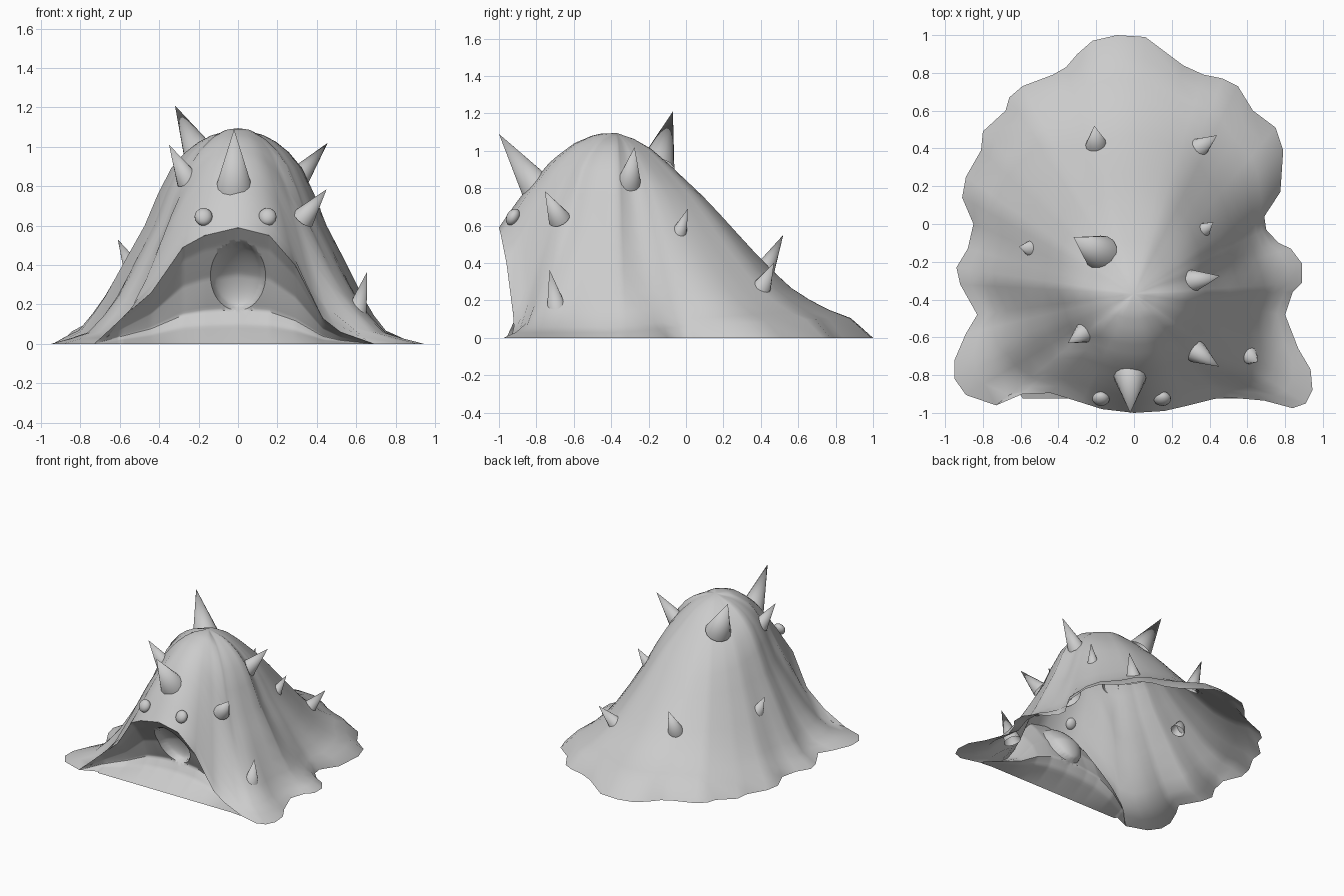
import bpy, bmesh, math
from mathutils import Vector

if "Cube" in bpy.data.objects:
    bpy.data.objects.remove(bpy.data.objects["Cube"])

# mouth arch (x, y, z), left to right
ARCH = [(-.73, -.96, 0), (-.59, -.9, .13), (-.44, -.895, .26), (-.28, -.945, .49), (-.17, -.98, .55),
        (0, -1, .59), (.16, -.99, .55), (.29, -.96, .4), (.43, -.925, .13), (.52, -.92, .06), (.69, -.935, 0)]
# wavy hem on the ground, from right front corner round the back to the left
HEM_RIGHT = [(.84, -.975), (.91, -.95), (.945, -.88), (.935, -.77), (.87, -.66), (.8, -.48), (.84, -.36),
             (.89, -.31), (.89, -.21), (.83, -.13), (.765, -.1), (.7, -.03), (.69, .04), (.775, .17),
             (.79, .39), (.75, .51), (.63, .6), (.55, .73), (.47, .77), (.37, .79), (.26, .84), (.06, .99)]
HEM_LEFT = [(-.09, 1), (-.22, .97), (-.3, .9), (-.36, .83), (-.43, .79), (-.59, .73), (-.66, .67),
            (-.68, .6), (-.8, .49), (-.81, .39), (-.89, .25), (-.91, .14), (-.85, 0), (-.88, -.13),
            (-.94, -.23), (-.92, -.32), (-.83, -.48), (-.89, -.58), (-.95, -.72), (-.95, -.82), (-.89, -.905)]
# normalised slope profiles (distance, height)
BACK = [(0, 1), (.11, .955), (.2, .867), (.38, .667), (.61, .365), (.71, .247), (.82, .155), (.94, .09), (1, 0)]
SIDE = [(0, 1), (.18, .96), (.33, .86), (.41, .74), (.48, .58), (.62, .365), (.74, .18), (.86, .05), (1, 0)]
FRONT = [(0, 1), (.175, .99), (.365, .89), (.555, .71), (.81, .34), (1, 0)]
MOUTH = [(0, 0), (.13, .07), (.4, .18), (.7, .24), (.83, .18), (1, 0)]
APEX = Vector((0, -.37, 1.095))


def interp(pts, t):
    for (a, va), (b, vb) in zip(pts, pts[1:]):
        if t <= b:
            return va + (vb - va) * (t - a) / (b - a)
    return pts[-1][1]


def make(name, verts, faces, angle=50):
    me = bpy.data.meshes.new(name)
    me.from_pydata(verts, [], faces)
    bm = bmesh.new()
    bm.from_mesh(me)
    bmesh.ops.recalc_face_normals(bm, faces=bm.faces)
    bm.to_mesh(me)
    bm.free()
    ob = bpy.data.objects.new(name, me)
    bpy.context.collection.objects.link(ob)
    bpy.ops.object.select_all(action='DESELECT')
    ob.select_set(True)
    bpy.context.view_layer.objects.active = ob
    bpy.ops.object.shade_smooth_by_angle(angle=math.radians(angle))
    return ob


# body shell: rays from the apex to the rim
rim = [Vector(p) for p in ARCH] + [Vector((x, y, 0)) for x, y in HEM_RIGHT + HEM_LEFT]
n = len(rim)
flat = [Vector((p.x, p.y - APEX.y)) for p in rim]
ROWS = [i / 14 for i in range(1, 15)]
verts, faces = [tuple(APEX)], []
for i, p in enumerate(rim):
    r = flat[i].length
    d = flat[i] / r
    body = r
    if p.z == 0:
        near = [flat[(i + k) % n].length for k in range(-4, 5)]
        body = sum(near) / len(near)
        if d.y < 0:
            body = min(body, .87)
    ang = math.degrees(math.acos(max(-1, min(1, -d.y))))
    k = max(0, min(1, (58 - ang) / 23))
    wf = max(math.sqrt(p.z / .59), k * k * (3 - 2 * k))
    wb = max(0, d.y) ** 1.1
    for s in ROWS:
        h = interp(SIDE, s) * (1 - wb) + interp(BACK, s) * wb
        h += wf * (interp(FRONT, s) - h) * (1 - s ** 4 * (1 - p.z / .59))
        rad = s * (body + (r - body) * s ** 4)
        verts.append((d.x * rad, APEX.y + d.y * rad, p.z + (APEX.z - p.z) * h))
m = len(ROWS)
for i in range(n):
    a, b = 1 + i * m, 1 + (i + 1) % n * m
    faces.append((0, a, b))
    faces += [(a + j, a + j + 1, b + j + 1, b + j) for j in range(m - 1)]
make("body", verts, faces, 60)

# recessed mouth wall with a sloping floor and an oval throat hollow
COLS, DOWN = 110, 44
ay = [(p[0], p[1]) for p in ARCH]
az = [(p[0], p[2]) for p in ARCH]
verts, faces = [], []
for i in range(COLS + 1):
    x0 = -.73 + 1.42 * i / COLS
    for j in range(DOWN + 1):
        x, z = x0, interp(az, x0) * (1 - j / DOWN)
        q = math.hypot(x / .14, (z - .345) / .175)
        if abs(q - 1) < .07:  # snap to the throat rim
            x, z = x / q, .345 + (z - .345) / q
            q = 1
        f = 1 - z / max(interp(az, x), .001)
        edge = interp(ay, x)
        y = edge + interp(MOUTH, f) * max(0, 1 - (x / .71) ** 2) + (-.925 - edge) * f ** 3 * (abs(x) < .6)
        if q < 1:
            y += .1 * math.sqrt(1 - q * q)
        verts.append((x, y, z))
for i in range(COLS):
    for j in range(DOWN):
        a = i * (DOWN + 1) + j
        faces.append((a, a + 1, a + DOWN + 2, a + DOWN + 1))
make("mouth_wall", verts, faces, 50)

# spikes: base centre, tip, radius
SPIKES = [((-.02, -.81, .82), (-.02, -1, 1.09), .085), ((-.2, -.14, .97), (-.32, -.07, 1.21), .08),
          ((-.27, -.58, .86), (-.35, -.63, 1.01), .05), ((-.54, -.13, .39), (-.61, -.12, .53), .045),
          ((.32, -.3, .86), (.455, -.275, 1.02), .055), ((.35, -.69, .66), (.45, -.755, .785), .05),
          ((.6, -.69, .15), (.655, -.73, .365), .055), ((.37, -.03, .58), (.42, .01, .69), .036),
          ((-.2, .43, .38), (-.21, .52, .55), .05), ((.34, .4, .26), (.44, .47, .4), .055)]
for k, (base, tip, r) in enumerate(SPIKES):
    base, tip = Vector(base), Vector(tip)
    axis = tip - base
    base -= axis * .2
    u = axis.orthogonal().normalized()
    v = axis.normalized().cross(u)
    ring = [base + (u * math.cos(t) + v * math.sin(t)) * r * 1.2
            for t in (math.tau * i / 14 for i in range(14))]
    make(f"spike_{k + 1}", ring + [tip], [(i, (i + 1) % 14, 14) for i in range(14)])

# eyes, slightly flattened against the face
for side, x in (("left", -.175), ("right", .15)):
    bpy.ops.mesh.primitive_uv_sphere_add(segments=14, ring_count=10, radius=.046, location=(x, -.925, .645),
                                         rotation=(math.radians(-30), 0, 0), scale=(1, .75, 1.05))
    bpy.context.object.name = f"eye_{side}"
    bpy.ops.object.shade_smooth_by_angle(angle=math.radians(50))
